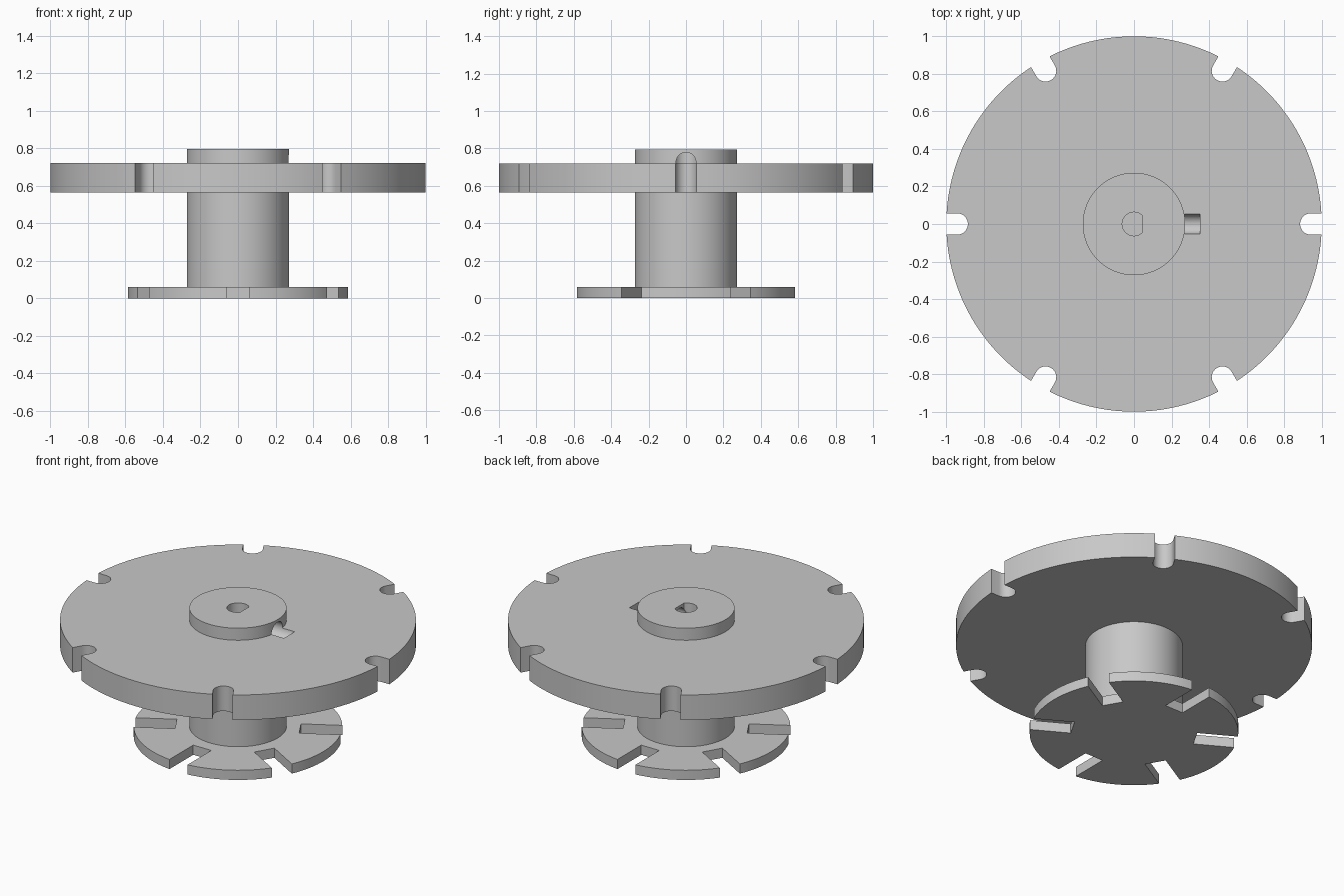
import bpy
import bmesh
from math import sin, cos, pi, asin, radians
from mathutils import Matrix, Vector

if "Cube" in bpy.data.objects:
    bpy.data.objects.remove(bpy.data.objects["Cube"], do_unlink=True)

grey = bpy.data.materials.new("plain grey")
grey.use_nodes = True
colour = (0.58, 0.58, 0.58, 1)
grey.diffuse_color = colour
grey.node_tree.nodes["Principled BSDF"].inputs["Base Color"].default_value = colour


def prism(name, outline, z0, z1):
    """Extrude a flat outline from z0 up to z1."""
    bm = bmesh.new()
    face = bm.faces.new([bm.verts.new((x, y, z0)) for x, y in outline])
    ext = bmesh.ops.extrude_face_region(bm, geom=[face])
    top = [v for v in ext["geom"] if isinstance(v, bmesh.types.BMVert)]
    bmesh.ops.translate(bm, verts=top, vec=(0, 0, z1 - z0))
    bmesh.ops.recalc_face_normals(bm, faces=bm.faces[:])
    mesh = bpy.data.meshes.new(name)
    bm.to_mesh(mesh)
    bm.free()
    mesh.materials.append(grey)
    obj = bpy.data.objects.new(name, mesh)
    bpy.context.collection.objects.link(obj)
    return obj


def arc(r, a0, a1, n):
    return [(r * cos(a0 + (a1 - a0) * i / n), r * sin(a0 + (a1 - a0) * i / n))
            for i in range(n + 1)]


def circle(r, n):
    return arc(r, 0, 2 * pi, n)[:-1]


def slotted_disc(radius, half_width, slot_floor, first_angle, count=6):
    """Disc outline with radial slots; slot_floor is given for a slot along +x."""
    edge = asin(half_width / radius)
    step = 2 * pi / count
    points = []
    for k in range(count):
        a = first_angle + k * step
        turn = Matrix.Rotation(a, 2)
        points += [tuple(turn @ Vector(p)) for p in slot_floor]
        points += arc(radius, a + edge, a + step - edge, 20)
    return points


def cut(obj, cutter):
    mod = obj.modifiers.new("cut", "BOOLEAN")
    mod.operation = "DIFFERENCE"
    mod.solver = "EXACT"
    mod.object = cutter
    bpy.context.view_layer.objects.active = obj
    bpy.ops.object.modifier_apply(modifier=mod.name)


# Large flange with round-bottomed notches
w = 0.057
notch = [(0.942 + x, y) for x, y in arc(w, 1.5 * pi, 0.5 * pi, 16)]
flange = prism("flange", slotted_disc(1, w, notch, 0), 0.565, 0.72)

# Thin base plate with square slots
s = 0.062
base = prism("base_plate", slotted_disc(0.586, s, [(0.35, -s), (0.35, s)], radians(30)), 0, 0.06)

# Central hub
hub = prism("hub", circle(0.273, 96), 0.06, 0.795)

# Cutters: flange centre, D-shaped shaft bore, sideways set-screw hole
centre = prism("centre_cutter", circle(0.27, 96), 0.5, 0.85)
bore = prism("bore_cutter", arc(0.063, pi / 4, 1.75 * pi, 36), 0.3, 0.9)
screw = prism("screw_cutter", circle(0.053, 40), 0, 0.352)
screw.data.transform(Matrix.Translation((0, 0, 0.726)) @ Matrix.Rotation(pi / 2, 4, "Y"))

cut(flange, centre)
cut(flange, screw)
cut(hub, bore)
cut(hub, screw)
for cutter in (centre, bore, screw):
    bpy.data.objects.remove(cutter, do_unlink=True)

# Smooth round walls, keep rims sharp
bpy.ops.object.select_all(action="DESELECT")
for obj in (flange, base, hub):
    obj.select_set(True)
bpy.context.view_layer.objects.active = hub
bpy.ops.object.shade_smooth_by_angle(angle=radians(30))
